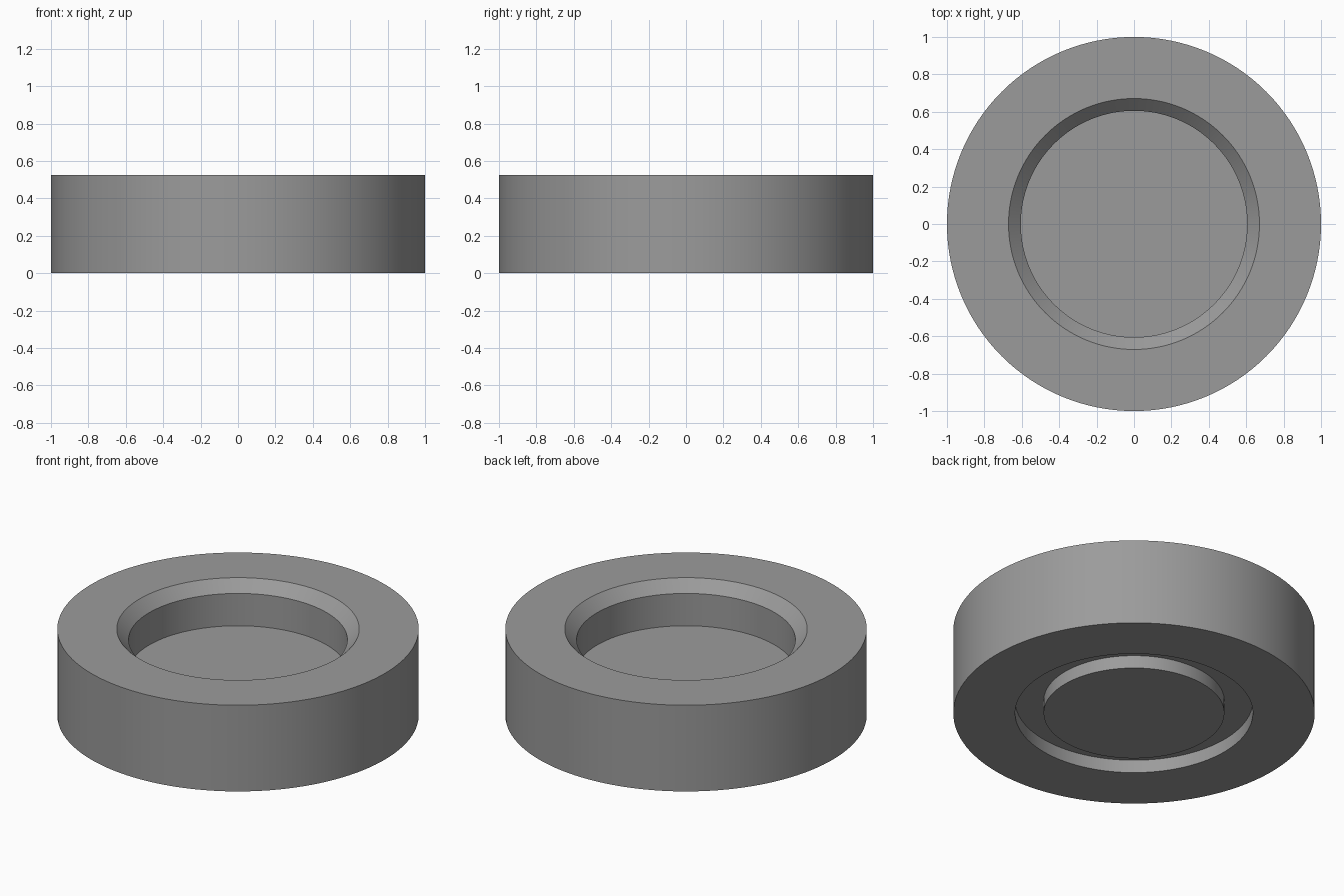
import bpy, bmesh, math
from mathutils import Vector

if "Cube" in bpy.data.objects:
    bpy.data.objects.remove(bpy.data.objects["Cube"])

U = 1 / 19  # one design unit: the outer radius is 19
STEPS = 128

# Half cross-section (radius, height), from the centre of the underside to the centre of the pocket floor
profile = [
    (0, 0), (9.5, 0), (9.5, 1.5),             # central boss
    (12.5, 1.5), (12.5, 0),                   # ring groove
    (19, 0), (19, 10),                        # outer wall
    (12.75, 10), (11.5, 8.75),                # top rim and chamfer
    (11.5, 5), (0, 5),                        # pocket wall and floor
]

# Lathe the cross-section around z
bm = bmesh.new()
verts = [bm.verts.new((r * U, 0, z * U)) for r, z in profile]
edges = [bm.edges.new(pair) for pair in zip(verts, verts[1:])]
bmesh.ops.spin(bm, geom=verts + edges, cent=Vector(), axis=Vector((0, 0, 1)),
               angle=math.tau, steps=STEPS, use_merge=True)
bmesh.ops.remove_doubles(bm, verts=bm.verts, dist=1e-5)
bmesh.ops.recalc_face_normals(bm, faces=bm.faces)

mesh = bpy.data.meshes.new("round_cap")
bm.to_mesh(mesh)
bm.free()
cap = bpy.data.objects.new("round_cap", mesh)
bpy.context.collection.objects.link(cap)

# Plain grey material
grey = bpy.data.materials.new("grey")
grey.diffuse_color = (0.33, 0.33, 0.33, 1)
grey.use_nodes = True
grey.node_tree.nodes["Principled BSDF"].inputs["Base Color"].default_value = grey.diffuse_color
mesh.materials.append(grey)

# Smooth round walls with sharp rims
bpy.context.view_layer.objects.active = cap
cap.select_set(True)
bpy.ops.object.shade_smooth_by_angle(angle=math.radians(30))
